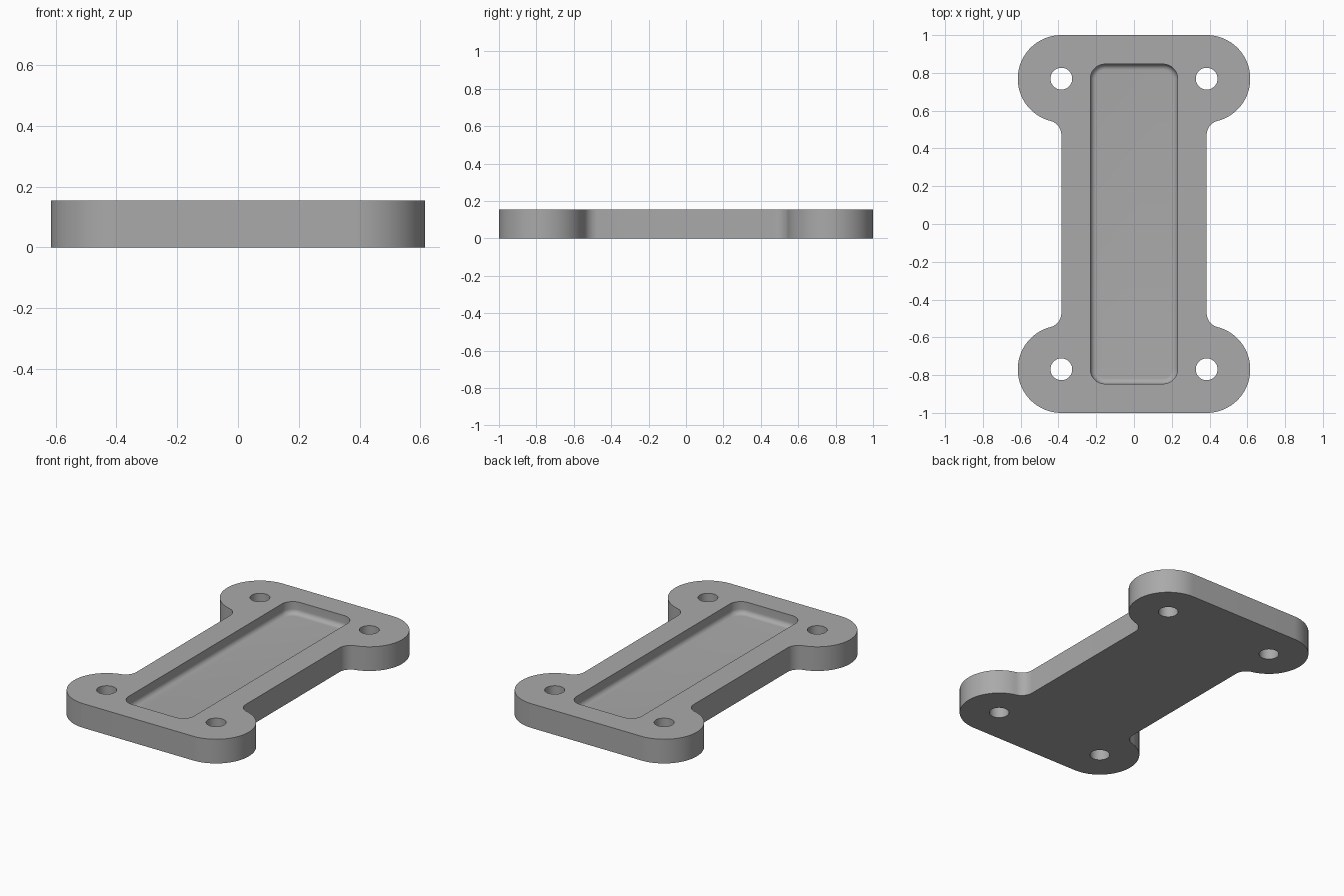
import bpy, bmesh
from math import sin, cos, pi, sqrt, atan2

cube = bpy.data.objects.get("Cube")
if cube:
    bpy.data.objects.remove(cube, do_unlink=True)

U = 1 / 13                      # design module
HEIGHT, LOBE_R, FILLET_R = 2 * U, 3 * U, U
CX, CY = 5 * U, 10 * U          # mounting hole centres
HOLE_R = 0.75 * U
POCKET_X, POCKET_Y, CORNER_R = 3 * U, 11 * U, U
DEPTH, FLOOR_R = U, 0.03

grey = bpy.data.materials.new("plain grey")
grey.use_nodes = True
grey.diffuse_color = (0.4, 0.4, 0.4, 1)
grey.node_tree.nodes["Principled BSDF"].inputs["Base Color"].default_value = grey.diffuse_color


def arc(cx, cy, r, a0, a1, n):
    return [(cx + r * cos(a0 + (a1 - a0) * i / n),
             cy + r * sin(a0 + (a1 - a0) * i / n)) for i in range(n + 1)]


def loft(name, rings):
    """Closed solid through rings given as (outline, z), bottom to top."""
    bm = bmesh.new()
    loops = [[bm.verts.new((x, y, z)) for x, y in pts] for pts, z in rings]
    for low, high in zip(loops, loops[1:]):
        for i in range(len(low)):
            j = (i + 1) % len(low)
            bm.faces.new((low[i], low[j], high[j], high[i]))
    bm.faces.new(loops[0][::-1])
    bm.faces.new(loops[-1])
    bmesh.ops.recalc_face_normals(bm, faces=bm.faces)
    mesh = bpy.data.meshes.new(name)
    bm.to_mesh(mesh)
    bm.free()
    mesh.materials.append(grey)
    obj = bpy.data.objects.new(name, mesh)
    bpy.context.collection.objects.link(obj)
    return obj


def rounded_rect(hx, hy, r):
    pts = []
    for k, (sx, sy) in enumerate([(1, 1), (-1, 1), (-1, -1), (1, -1)]):
        pts += arc(sx * (hx - r), sy * (hy - r), r, k * pi / 2, (k + 1) * pi / 2, 12)
    return pts


# Plate outline: one quarter (waist fillet, then round lobe), mirrored twice
rise = sqrt((LOBE_R + FILLET_R) ** 2 - FILLET_R ** 2)
tangent = atan2(-rise, FILLET_R)
quarter = arc(CX + FILLET_R, CY - rise, FILLET_R, pi, tangent + pi, 12)
quarter += arc(CX, CY, LOBE_R, tangent, pi / 2, 48)[1:]
half = quarter + [(-x, y) for x, y in reversed(quarter)]
outline = half + [(x, -y) for x, y in reversed(half)]
plate = loft("mounting_plate", [(outline, 0), (outline, HEIGHT)])

# Pocket cutter with a rounded floor edge
rings = []
for i in range(9):
    a = i / 8 * pi / 2
    inset = FLOOR_R * (1 - sin(a))
    rings.append((rounded_rect(POCKET_X - inset, POCKET_Y - inset, CORNER_R - inset),
                  HEIGHT - DEPTH + FLOOR_R * (1 - cos(a))))
rings.append((rounded_rect(POCKET_X, POCKET_Y, CORNER_R), HEIGHT + U))
cutters = [loft("pocket_cutter", rings)]

# Through-hole cutters at the four lobes
for sx in (-1, 1):
    for sy in (-1, 1):
        circle = arc(sx * CX, sy * CY, HOLE_R, 0, 2 * pi, 48)[:-1]
        cutters.append(loft("hole_cutter", [(circle, -U), (circle, HEIGHT + U)]))

bpy.ops.object.select_all(action='DESELECT')
plate.select_set(True)
bpy.context.view_layer.objects.active = plate
for cutter in cutters:
    cutter.hide_render = True
    mod = plate.modifiers.new("cut", 'BOOLEAN')
    mod.operation, mod.solver, mod.object = 'DIFFERENCE', 'EXACT', cutter
    bpy.ops.object.modifier_apply(modifier=mod.name)
    bpy.data.objects.remove(cutter, do_unlink=True)

bpy.ops.object.shade_smooth_by_angle(angle=pi / 6)
